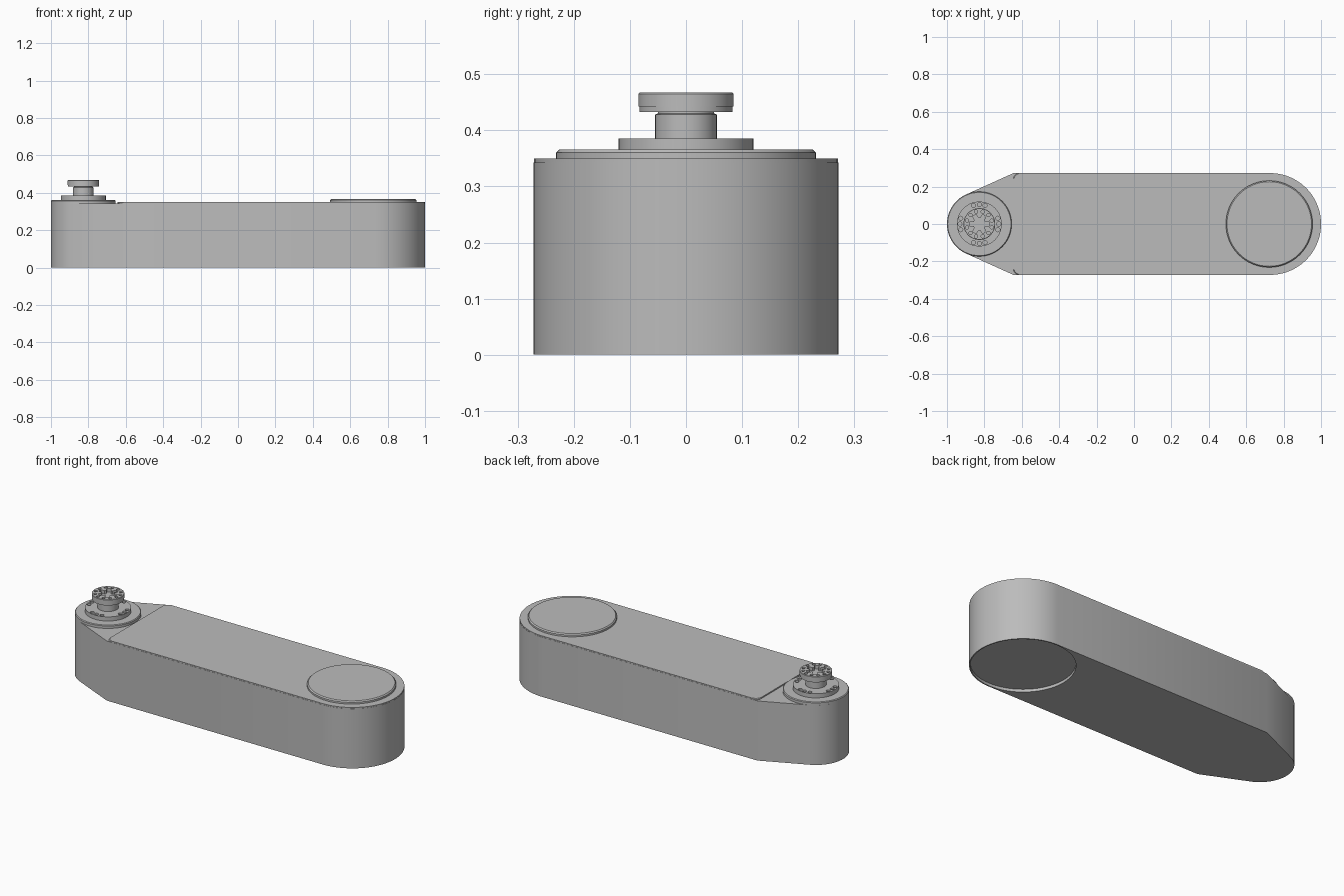
import bpy, bmesh
from math import pi, cos, sin, atan2, acos, hypot

if "Cube" in bpy.data.objects:
    bpy.data.objects.remove(bpy.data.objects["Cube"])

gray = bpy.data.materials.new("machined gray")
gray.use_nodes = True
gray.diffuse_color = (0.5, 0.5, 0.5, 1)
gray.node_tree.nodes["Principled BSDF"].inputs["Base Color"].default_value = (0.5, 0.5, 0.5, 1)

BIG_X, BIG_R = 0.728, 0.272
HUB_X, HUB_R = -0.827, 0.173
SHOULDER = -0.645


def arc(cx, cy, r, a0, a1, n):
    return [(cx + r * cos(a0 + (a1 - a0) * i / n), cy + r * sin(a0 + (a1 - a0) * i / n))
            for i in range(n + 1)]


def add_prism(bm, outline, z0, z1):
    low = [bm.verts.new((x, y, z0)) for x, y in outline]
    high = [bm.verts.new((x, y, z1)) for x, y in outline]
    bm.faces.new(low[::-1])
    bm.faces.new(high)
    n = len(outline)
    for i in range(n):
        j = (i + 1) % n
        bm.faces.new((low[i], low[j], high[j], high[i]))


def finish(name, bm):
    bmesh.ops.recalc_face_normals(bm, faces=bm.faces)
    mesh = bpy.data.meshes.new(name)
    bm.to_mesh(mesh)
    bm.free()
    ob = bpy.data.objects.new(name, mesh)
    bpy.context.collection.objects.link(ob)
    mesh.materials.append(gray)
    return ob


def smooth(ob):
    bpy.ops.object.select_all(action="DESELECT")
    ob.select_set(True)
    bpy.context.view_layer.objects.active = ob
    bpy.ops.object.shade_smooth_by_angle(angle=0.5)


def prism(name, outline, z0, z1, chamfer=0):
    bm = bmesh.new()
    add_prism(bm, outline, z0, z1)
    if chamfer:
        rim = [e for e in bm.edges if all(v.co.z == max(w.co.z for w in bm.verts) for v in e.verts)]
        bmesh.ops.bevel(bm, geom=rim, offset=chamfer, segments=1, affect="EDGES")
    return finish(name, bm)


def turned(name, cx, profile, n=64):
    """Solid of revolution from (radius, height) pairs, closed at both ends."""
    bm = bmesh.new()
    rings = [[bm.verts.new((cx + r * cos(2 * pi * i / n), r * sin(2 * pi * i / n), z))
              for i in range(n)] for r, z in profile]
    for a, b in zip(rings, rings[1:]):
        for i in range(n):
            j = (i + 1) % n
            bm.faces.new((a[i], a[j], b[j], b[i]))
    bm.faces.new(rings[0][::-1])
    bm.faces.new(rings[-1])
    return finish(name, bm)


def cut(ob, outlines, z0, z1):
    bm = bmesh.new()
    for o in outlines:
        add_prism(bm, o, z0, z1)
    cutter = finish("cutter", bm)
    cutter.hide_render = True
    mod = ob.modifiers.new("cut", "BOOLEAN")
    mod.operation, mod.solver, mod.object = "DIFFERENCE", "EXACT", cutter
    bpy.ops.object.select_all(action="DESELECT")
    bpy.context.view_layer.objects.active = ob
    ob.select_set(True)
    bpy.ops.object.modifier_apply(modifier=mod.name)
    bpy.data.objects.remove(cutter)


def hole(r, a, size):
    return arc(HUB_X + r * cos(a), r * sin(a), size, 0, 2 * pi * 11 / 12, 11)


# Housing: round big end, straight flanks, tangent taper to the small end
dx = SHOULDER - HUB_X
tangent = atan2(BIG_R, dx) + acos(HUB_R / hypot(dx, BIG_R))
outline = arc(BIG_X, 0, BIG_R, -pi / 2, pi / 2, 48)
outline += [(SHOULDER, BIG_R)] + arc(HUB_X, 0, HUB_R, tangent, 2 * pi - tangent, 32)
outline += [(SHOULDER, -BIG_R)]
housing = prism("housing", outline, 0, 0.343)

# Shallow round recess under the big end
cut(housing, [arc(BIG_X, 0, 0.266, 0, 2 * pi * 63 / 64, 63)], -0.05, 0.016)

# Top cover with two rounded corners at the taper
c = 0.03
cover_outline = arc(BIG_X, 0, BIG_R - 0.001, -pi / 2, pi / 2, 48)
cover_outline += arc(SHOULDER + c, BIG_R - 0.001 - c, c, pi / 2, pi, 8)
cover_outline += arc(SHOULDER + c, c + 0.001 - BIG_R, c, pi, 1.5 * pi, 8)
cover = prism("top_cover", cover_outline, 0.342, 0.35, 0.004)

# Raised pad on the big end
pad = turned("joint_cap", 0.723, [(0.232, 0.345), (0.232, 0.36), (0.226, 0.366)])

# Hub base disc and bolted flange on the small end
base = turned("hub_base", HUB_X, [(HUB_R, 0.33), (HUB_R, 0.357), (0.169, 0.361)])
flange = turned("hub_flange", HUB_X, [(0.12, 0.355), (0.12, 0.385)])
bolts = [hole(0.104, k * pi / 2 + s * 0.3, 0.011) for k in range(4) for s in (-1, 0, 1)]
cut(flange, bolts, 0.366, 0.4)

# Neck and output cap with star socket, bolt holes and rim notches
neck = turned("hub_neck", HUB_X, [(0.055, 0.38), (0.055, 0.428), (0.05, 0.43), (0.05, 0.436)])
cap = turned("output_cap", HUB_X, [(0.083, 0.433), (0.083, 0.442), (0.085, 0.442),
                                   (0.085, 0.465), (0.083, 0.467)])
star = []
for k in range(6):
    for da, r in ((-0.2, 0.054), (0.2, 0.054), (0.38, 0.032), (0.667, 0.032)):
        a = k * pi / 3 + da
        star.append((HUB_X + r * cos(a), r * sin(a)))
cut(cap, [star], 0.448, 0.49)
cut(cap, [hole(0.068, (k + 0.5) * pi / 6, 0.009) for k in range(12)], 0.45, 0.49)

for part in (housing, cover, pad, base, flange, neck, cap):
    smooth(part)
